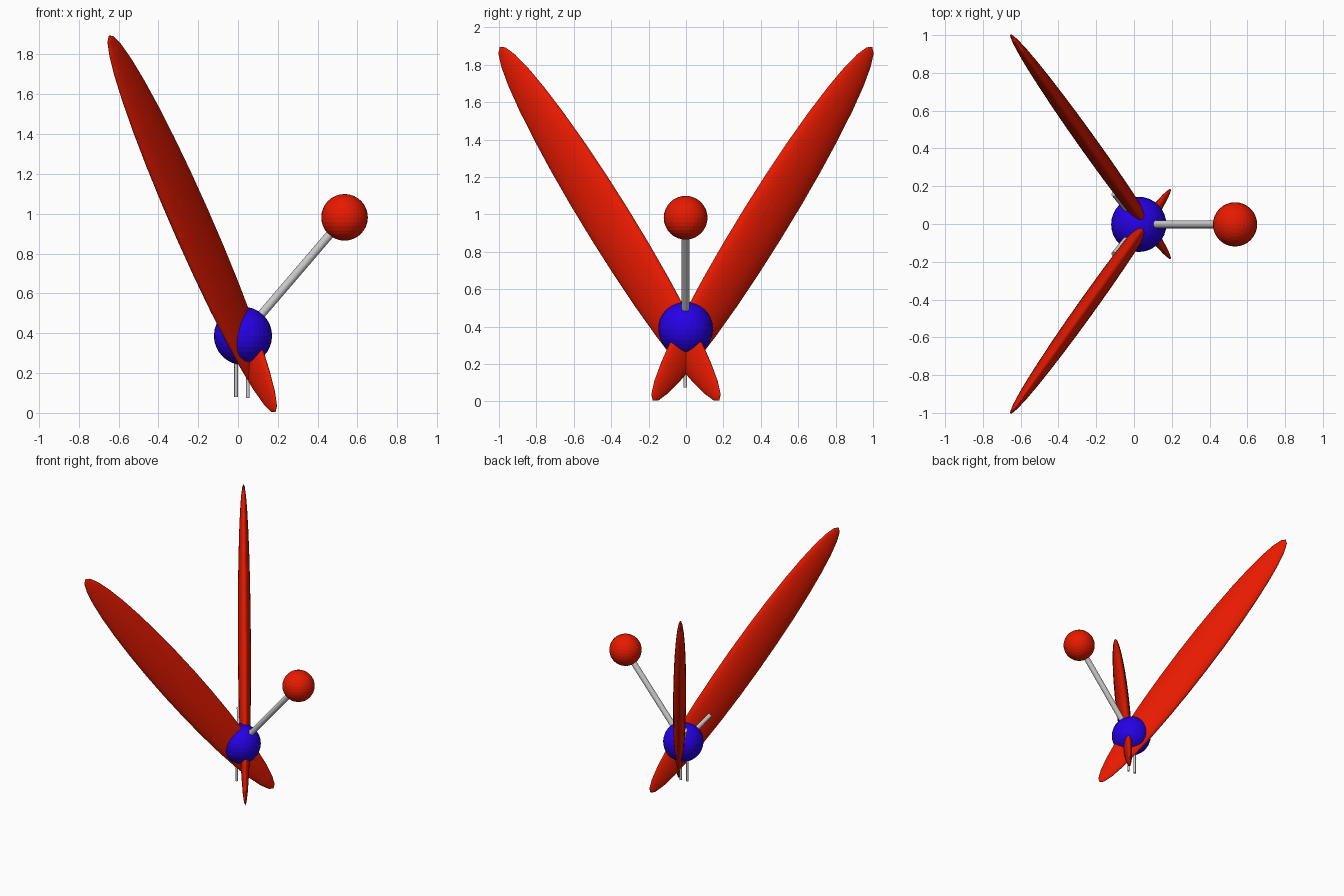
import bpy
from mathutils import Vector, Matrix

if "Cube" in bpy.data.objects:
    bpy.data.objects.remove(bpy.data.objects["Cube"])


def material(name, color):
    m = bpy.data.materials.new(name)
    m.diffuse_color = color
    m.use_nodes = True
    m.node_tree.nodes["Principled BSDF"].inputs["Base Color"].default_value = m.diffuse_color
    return m


RED = material("red", (0.8, 0.01, 0.0, 1))
BLUE = material("blue", (0.02, 0.0, 0.8, 1))


def ball(name, loc, radius, mat):
    bpy.ops.mesh.primitive_uv_sphere_add(segments=32, ring_count=16, radius=radius, location=loc)
    ob = bpy.context.object
    ob.name = name
    ob.data.materials.append(mat)
    return ob


def rod(name, a, b, radius):
    a, b = Vector(a), Vector(b)
    bpy.ops.mesh.primitive_cylinder_add(vertices=32, radius=radius, depth=(b - a).length,
                                        location=(a + b) / 2)
    ob = bpy.context.object
    ob.name = name
    ob.rotation_mode = 'QUATERNION'
    ob.rotation_quaternion = (b - a).to_track_quat('Z', 'Y')


# Body, neck and head
body_center = (0.025, -0.002, 0.387)
head_center = (0.535, -0.002, 0.982)
ball("body", body_center, 0.146, BLUE)
ball("head", head_center, 0.117, RED)
rod("neck", body_center, head_center, 0.021)

# Thin legs
for side, x, bottom in (("back", -0.01, 0.08), ("front", 0.05, 0.075)):
    rod(side + "_leg", (x, -0.004, bottom), (x, -0.004, 0.38), 0.009)

# Long flat wings that cross inside the body and come out below it
for side, s in (("left", 1), ("right", -1)):
    axis = Vector((-0.835, s * 1.17, 1.885)).normalized()
    flat = axis.cross(Vector((0, 0, 1))).normalized()
    wide = axis.cross(flat)
    wing = ball(side + "_wing", (0, 0, 0), 1, RED)
    turn = Matrix((flat, wide, axis)).transposed()
    wing.matrix_world = (Matrix.Translation((-0.23, s * 0.409, 0.949)) @ turn.to_4x4()
                         @ Matrix.Diagonal((0.047, 0.143, 1.189, 1)))
    # Short spar running from the body into the wing
    rod(side + "_wing_spar", body_center, (-0.103, s * 0.162, 0.576), 0.018)
